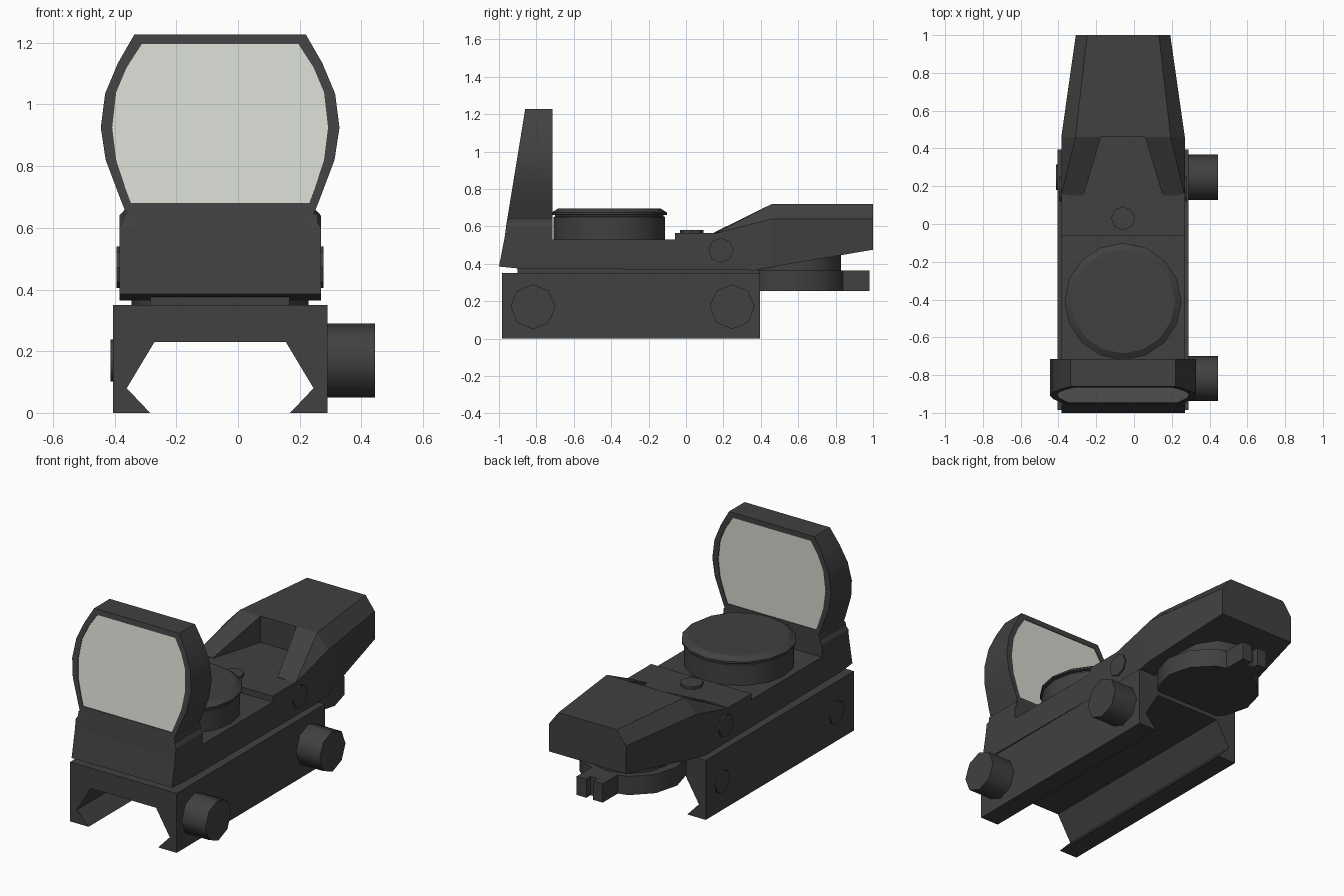
import bpy, bmesh, math
from mathutils import Vector

if "Cube" in bpy.data.objects:
    bpy.data.objects.remove(bpy.data.objects["Cube"])

CX = -0.058  # middle plane of the sight


def material(name, rgba):
    m = bpy.data.materials.new(name)
    m.diffuse_color = rgba
    m.use_nodes = True
    m.node_tree.nodes["Principled BSDF"].inputs["Base Color"].default_value = m.diffuse_color
    return m


BLACK = material("matte black", (0.052, 0.052, 0.052, 1))
GLASS = material("pale green glass", (0.65, 0.68, 0.61, 0.33))


def finish(bm, name, mat=BLACK, smooth=None):
    bmesh.ops.remove_doubles(bm, verts=bm.verts, dist=1e-5)
    bmesh.ops.recalc_face_normals(bm, faces=bm.faces)
    me = bpy.data.meshes.new(name)
    bm.to_mesh(me)
    bm.free()
    me.materials.append(mat)
    ob = bpy.data.objects.new(name, me)
    bpy.context.collection.objects.link(ob)
    if smooth:
        bpy.ops.object.select_all(action='DESELECT')
        ob.select_set(True)
        bpy.context.view_layer.objects.active = ob
        bpy.ops.object.shade_smooth_by_angle(angle=math.radians(smooth))
    return ob


def loft(name, loops, mat=BLACK, smooth=None, caps=True):
    """Join rings of equal length with quads."""
    bm = bmesh.new()
    rings = [[bm.verts.new(p) for p in loop] for loop in loops]
    n = len(rings[0])
    for a, b in zip(rings, rings[1:]):
        for i in range(n):
            j = (i + 1) % n
            bm.faces.new((a[i], a[j], b[j], b[i]))
    if caps:
        bm.faces.new(rings[0])
        bm.faces.new(rings[-1])
    return finish(bm, name, mat, smooth)


def hull(name, pts):
    bm = bmesh.new()
    for p in pts:
        bm.verts.new(p)
    bmesh.ops.convex_hull(bm, input=bm.verts)
    bmesh.ops.dissolve_limit(bm, angle_limit=0.01, verts=bm.verts, edges=bm.edges)
    return finish(bm, name)


def box(name, x0, x1, y0, y1, z0, z1):
    return hull(name, [(x, y, z) for x in (x0, x1) for y in (y0, y1) for z in (z0, z1)])


def lathe(name, origin, profile, sides, axis='z', smooth=None):
    """Profile is (radius, height along axis)."""
    loops = []
    for r, h in profile:
        ring = []
        for i in range(sides):
            t = 2 * math.pi * i / sides
            u, v = r * math.cos(t), r * math.sin(t)
            off = Vector((u, v, h)) if axis == 'z' else Vector((h, u, v))
            ring.append(Vector(origin) + off)
        loops.append(ring)
    return loft(name, loops, smooth=smooth)


def mirrored(half):
    """Closed x,z outline from a right-hand half listed bottom to top."""
    return [(CX + h, z) for h, z in half] + [(CX - h, z) for h, z in reversed(half)]


# Mounting rail with a dovetail channel
half = [(0.213, 0.23), (0.303, 0.08), (0.227, 0), (0.3475, 0), (0.3475, 0.35)]
loft("mounting_rail", [[(x, y, z) for x, z in mirrored(half)] for y in (-0.985, 0.395)])

# Clamp knobs on the right, bolt heads on the left
for tag, y in (("front", -0.818), ("rear", 0.247)):
    lathe(tag + "_clamp_knob", (0, y, 0.17), [(0.12, 0.28), (0.12, 0.444)], 8, 'x', 50)
    lathe(tag + "_bolt_head", (0, y, 0.17), [(0.068, -0.413), (0.068, -0.39)], 8, 'x', 50)

# Spacer between rail and body
box("spacer", CX - 0.225, CX + 0.225, -0.9, 0.39, 0.34, 0.40)

# Main body, side profile
W = 0.327
body = [(-1, 0.385), (-0.968, 0.55), (-0.962, 0.6), (-0.715, 0.6), (-0.715, 0.53),
        (-0.06, 0.53), (-0.06, 0.565), (0.46, 0.565), (0.46, 0.383), (0.37, 0.365),
        (-0.9, 0.375)]
loft("main_body", [[(x, y, z) for y, z in body] for x in (CX - W, CX + W)])

# Shoulder under the hood
loft("hood_shoulder", [[(CX + sx * w, y, z) for sx, y in
     ((-1, yf), (1, yf), (1, -0.715), (-1, -0.715))]
     for w, yf, z in ((W, -0.962, 0.6), (0.315, -0.957, 0.62), (0.315, -0.954, 0.645))])

# Rear housing, tapering to the back
def section(y, w, t, bottom):
    return [(x, y, z) for x, z in mirrored([(w, bottom), (w, 0.64), (t, 0.72)])]


loft("rear_housing", [section(0.46, W, 0.252, 0.383), section(1.0, 0.25, 0.19, 0.475)])

# Ramps beside the emitter notch
for tag, s in (("left", -1), ("right", 1)):
    hull(tag + "_ramp", [(CX + s * x, y, z) for x, y, z in (
        (W, 0.46, 0.56), (W, 0.46, 0.64), (0.252, 0.46, 0.72), (0.117, 0.46, 0.72),
        (0.117, 0.46, 0.56), (0.252, 0.15, 0.567), (0.21, 0.15, 0.567),
        (W, 0.15, 0.56), (0.21, 0.15, 0.56))])
    # Side screws
    lathe(tag + "_side_screw", (CX, 0.187, 0.472),
          [(0.067, s * 0.32), (0.067, s * 0.336)], 8, 'x')

# Adjustment turret and button
lathe("turret", (CX, -0.41, 0), [(0.299, 0.52), (0.299, 0.65), (0.291, 0.652), (0.291, 0.66),
      (0.309, 0.662), (0.309, 0.673), (0.275, 0.695)], 16, smooth=30)
lathe("top_button", (CX, 0.03, 0), [(0.063, 0.55), (0.063, 0.58)], 8)

# Battery dial under the rear, with a notched tab
lathe("dial_neck", (CX, 0.6, 0), [(0.23, 0.35), (0.23, 0.46)], 12, smooth=35)
lathe("dial", (CX, 0.575, 0), [(0.287, 0.255), (0.287, 0.365)], 12, smooth=35)
for tag, s in (("left", -1), ("right", 1)):
    xs = sorted((CX + s * 0.022, CX + s * 0.085))
    box(tag + "_dial_prong", xs[0], xs[1], 0.8, 0.98, 0.255, 0.365)
box("dial_tab_base", CX - 0.085, CX + 0.085, 0.8, 0.94, 0.255, 0.365)

# Hood frame around the lens
outer = mirrored([(0.285, 0.6), (0.318, 0.68), (0.371, 0.82), (0.387, 0.925), (0.373, 1.035),
                  (0.331, 1.135), (0.278, 1.227)])
inner = mirrored([(0.289, 0.68), (0.306, 0.725), (0.337, 0.82), (0.350, 0.925), (0.337, 1.04),
                  (0.303, 1.12), (0.254, 1.196)])


def ring(outline, back, inset=0.0):
    return [(x, -0.715 - inset if back else -0.962 + (z - 0.6) * 0.163 + inset, z)
            for x, z in outline]


loft("hood_frame", [ring(outer, False), ring(outer, True), ring(inner, True),
                    ring(inner, False), ring(outer, False)], smooth=25, caps=False)

# Glass panes on both sides of the hood
for tag, back in (("rear", True), ("front", False)):
    bm = bmesh.new()
    bm.faces.new([bm.verts.new(p) for p in ring(inner, back, 0.004)])
    finish(bm, tag + "_lens", GLASS)
